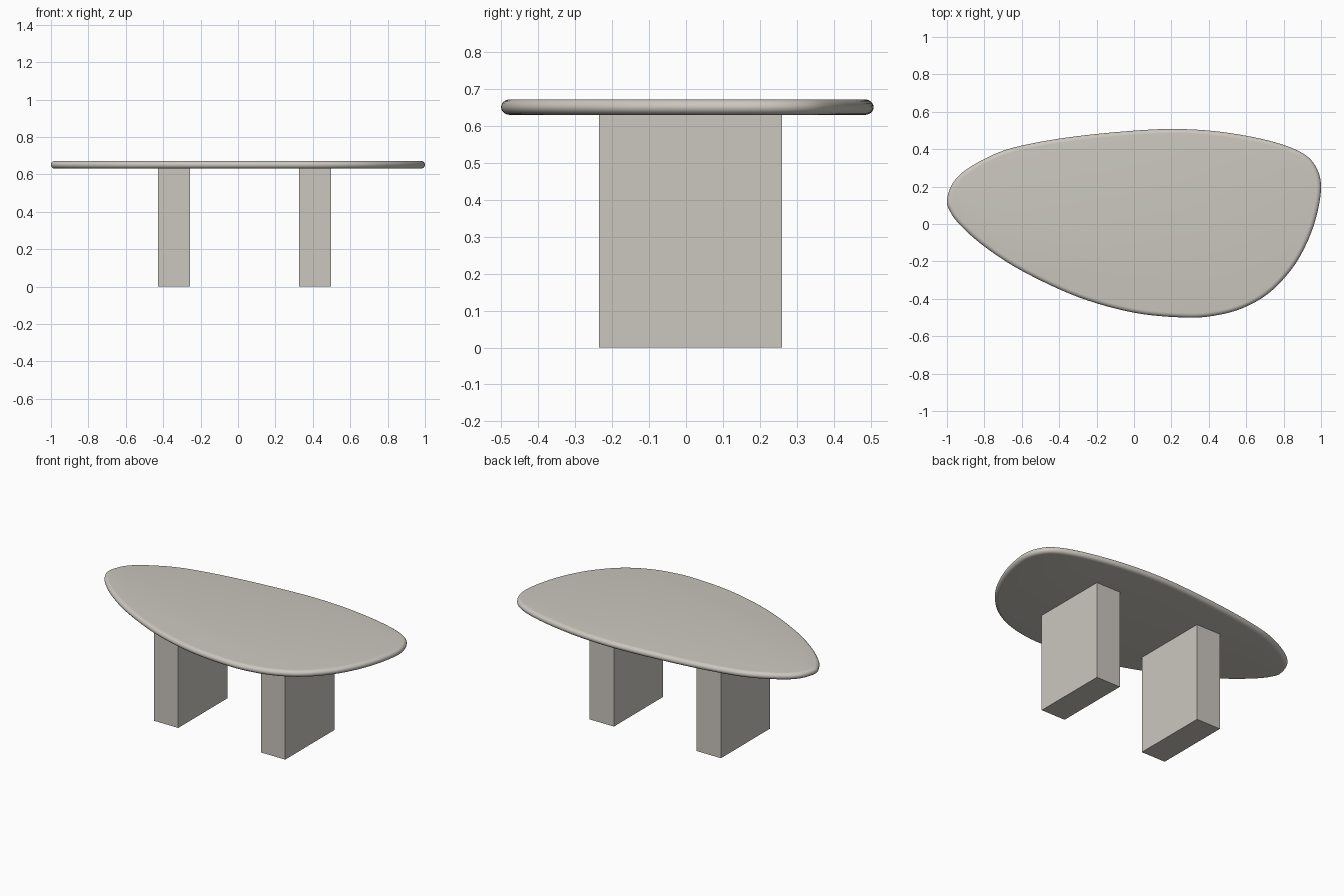
import bpy, bmesh, math
from mathutils import Vector

if "Cube" in bpy.data.objects:
    bpy.data.objects.remove(bpy.data.objects["Cube"])

stone = bpy.data.materials.new("warm grey stone")
stone.diffuse_color = (0.60, 0.57, 0.52, 1)
stone.use_nodes = True
stone.node_tree.nodes["Principled BSDF"].inputs["Base Color"].default_value = stone.diffuse_color

# Table top outline, clockwise seen from above
OUTLINE = [(-1.0, 0.13), (-0.965, 0.225), (-0.88, 0.302), (-0.72, 0.384), (-0.55, 0.43),
           (-0.3, 0.47), (0, 0.499), (0.23, 0.508), (0.47, 0.492), (0.72, 0.446),
           (0.89, 0.385), (0.97, 0.31), (1.0, 0.2), (0.975, 0.04), (0.92, -0.11),
           (0.84, -0.245), (0.72, -0.37), (0.58, -0.45), (0.43, -0.49), (0.27, -0.50),
           (0, -0.474), (-0.3, -0.39), (-0.6, -0.25), (-0.8, -0.12), (-0.93, -0.005),
           (-0.985, 0.07)]
Z0, Z1, RIM = 0.63, 0.672, 0.024


def smooth_loop(pts, steps):
    """Closed Catmull-Rom curve through the points."""
    p = [Vector(q) for q in pts]
    n, out = len(p), []
    for i in range(n):
        a, b, c, d = p[i - 1], p[i], p[(i + 1) % n], p[(i + 2) % n]
        for s in range(steps):
            t = s / steps
            out.append(0.5 * (2 * b + (c - a) * t + (2 * a - 5 * b + 4 * c - d) * t ** 2
                              + (3 * b - a - 3 * c + d) * t ** 3))
    return out


def finish(name, bm):
    bmesh.ops.recalc_face_normals(bm, faces=bm.faces)
    me = bpy.data.meshes.new(name)
    bm.to_mesh(me)
    bm.free()
    ob = bpy.data.objects.new(name, me)
    bpy.context.collection.objects.link(ob)
    me.materials.append(stone)
    return ob


# Table top: outline swept through a rounded rim profile
loop = smooth_loop(OUTLINE, 6)
n = len(loop)
inward = []
for i in range(n):
    t = (loop[(i + 1) % n] - loop[i - 1]).normalized()
    inward.append(Vector((t.y, -t.x)))
bm = bmesh.new()
rings = []
ARC = 12
for k in range(ARC + 1):
    a = math.pi * (k / ARC - 0.5)
    inset = RIM * (1 - math.cos(a))
    z = (Z0 + Z1) / 2 + (Z1 - Z0) / 2 * math.sin(a)
    rings.append([bm.verts.new((*(p + d * inset), z)) for p, d in zip(loop, inward)])
for lo, hi in zip(rings, rings[1:]):
    for i in range(n):
        j = (i + 1) % n
        bm.faces.new((lo[i], lo[j], hi[j], hi[i]))
bm.faces.new(rings[0])
bm.faces.new(rings[-1])
top = finish("table_top", bm)
bpy.context.view_layer.objects.active = top
top.select_set(True)
bpy.ops.object.shade_smooth_by_angle(angle=math.radians(40))
top.select_set(False)

# Two slab legs
for name, x in (("left_leg", -0.342), ("right_leg", 0.411)):
    bm = bmesh.new()
    bmesh.ops.create_cube(bm, size=1)
    bmesh.ops.scale(bm, vec=(0.172, 0.495, Z0 + 0.002), verts=bm.verts)
    bmesh.ops.translate(bm, vec=(x, 0.0125, (Z0 + 0.002) / 2), verts=bm.verts)
    finish(name, bm)
